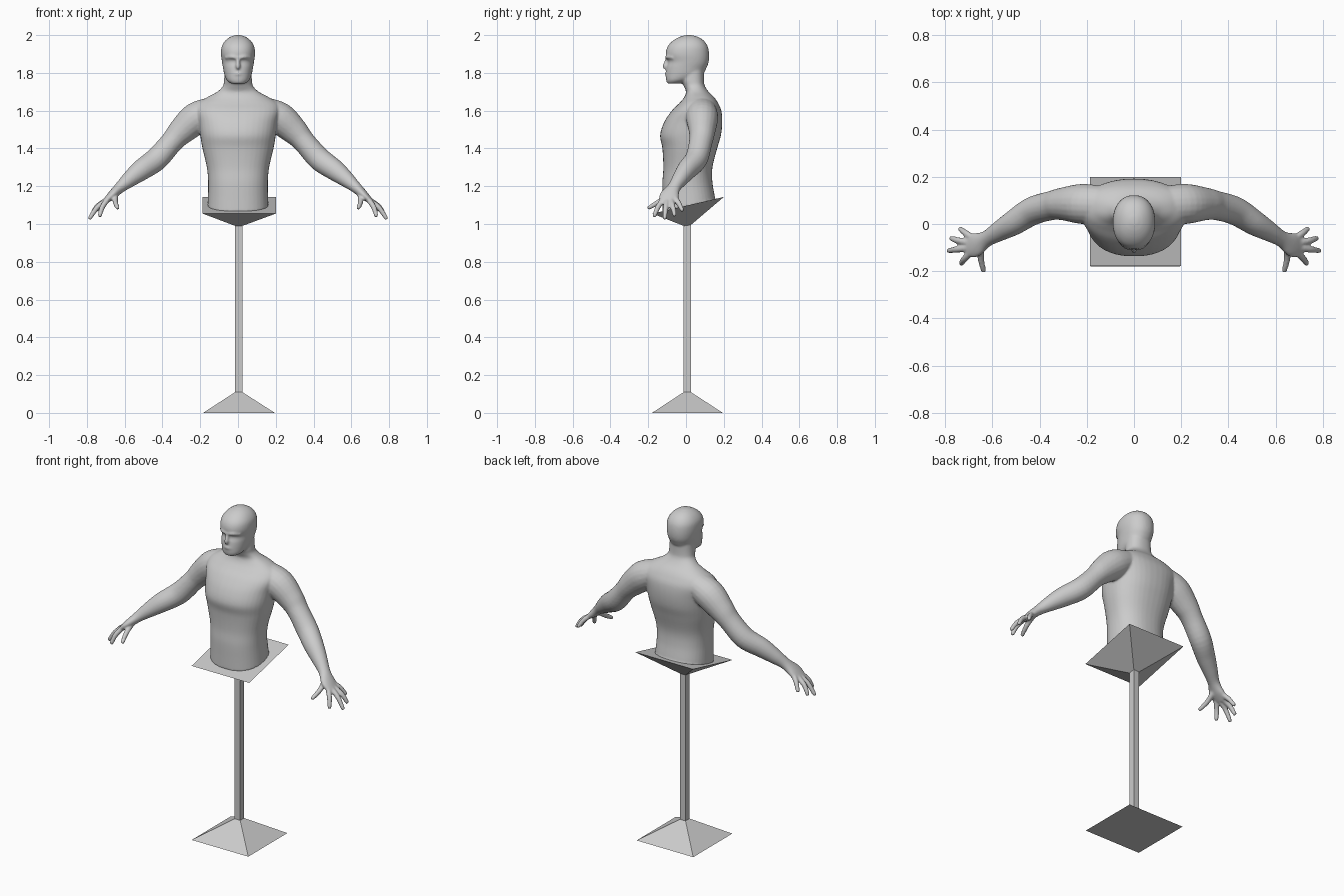
import bpy, bmesh, math
from mathutils import Vector


def spline(rows, n=5):
    """Catmull-Rom interpolation of rows of numbers."""
    rows = [Vector(r) for r in rows]
    out = []
    for i in range(len(rows) - 1):
        a, b = rows[max(i - 1, 0)], rows[i]
        c, d = rows[i + 1], rows[min(i + 2, len(rows) - 1)]
        for k in range(n):
            t = k / n
            out.append(0.5 * (2 * b + (c - a) * t + (2 * a - 5 * b + 4 * c - d) * t * t
                              + (3 * b - a - 3 * c + d) * t ** 3))
    return out + [rows[-1]]


def skin(bm, rings):
    """Closed shell through a list of point rings."""
    vs = [[bm.verts.new(p) for p in r] for r in rings]
    n = len(vs[0])
    for a, b in zip(vs, vs[1:]):
        for i in range(n):
            j = (i + 1) % n
            bm.faces.new((a[i], a[j], b[j], b[i]))
    bm.faces.new(vs[0][::-1])
    bm.faces.new(vs[-1])


def loft(bm, rows, power=2.0, n=40):
    """Upright shell; rows are z, half width, front y, back y."""
    rings = []
    for z, w, yf, yb in spline(rows):
        ring = []
        for i in range(n):
            t = 2 * math.pi * i / n
            c, s = math.cos(t), math.sin(t)
            x = math.copysign(abs(c) ** (2 / power), c) * w
            y = (yf + yb) / 2 + math.copysign(abs(s) ** (2 / power), s) * (yb - yf) / 2
            ring.append((x, y, max(z, 1.09 + 0.235 * y)))   # waist cut follows the plate
        rings.append(ring)
    skin(bm, rings)


def tube(bm, rows, side=1, n=20):
    """Limb; rows are x, y, z, radius across, radius through."""
    rows = spline(rows)
    rings = []
    for i, r in enumerate(rows):
        p = Vector(r[:3])
        d = (Vector(rows[min(i + 1, len(rows) - 1)][:3]) - Vector(rows[max(i - 1, 0)][:3])).normalized()
        ref = Vector((0, 1, 0)) if abs(d.y) < 0.75 else Vector((1, 0, 0))
        u = (ref - d * ref.dot(d)).normalized()
        v = d.cross(u)
        ring = []
        for k in range(n):
            t = 2 * math.pi * k / n
            q = p + u * math.cos(t) * r[3] + v * math.sin(t) * r[4]
            ring.append((q.x * side, q.y, q.z))
        rings.append(ring)
    skin(bm, rings)


def finish(bm, name):
    bmesh.ops.recalc_face_normals(bm, faces=bm.faces)
    me = bpy.data.meshes.new(name)
    bm.to_mesh(me)
    bm.free()
    ob = bpy.data.objects.new(name, me)
    bpy.context.collection.objects.link(ob)
    return ob


body = bmesh.new()

# torso and neck
loft(body, [(1.03, .165, -.125, .165), (1.13, .16, -.125, .155), (1.22, .158, -.125, .14),
            (1.30, .165, -.12, .14), (1.40, .188, -.125, .165), (1.47, .20, -.137, .185),
            (1.54, .21, -.115, .192), (1.60, .225, -.075, .187), (1.64, .212, -.035, .17),
            (1.67, .165, -.01, .15), (1.70, .11, 0, .12), (1.73, .08, -.012, .10),
            (1.76, .074, -.025, .095), (1.82, .07, -.03, .095)], power=2.3)

# head
loft(body, [(1.743, .036, -.098, -.03), (1.76, .058, -.105, .02), (1.79, .072, -.107, .085),
            (1.83, .08, -.103, .11), (1.86, .085, -.095, .12), (1.90, .09, -.107, .122),
            (1.94, .086, -.097, .115), (1.97, .068, -.07, .095), (1.99, .042, -.035, .065),
            (2.0, .014, 0, .03)], power=2.2)

# nose, brow and lips
tube(body, [(0, -.094, 1.885, .009, .01), (0, -.105, 1.858, .01, .01), (0, -.108, 1.835, .016, .013),
            (0, -.098, 1.825, .012, .008)])
tube(body, [(-.066, -.066, 1.88, .008, .008), (-.035, -.096, 1.885, .01, .01), (0, -.101, 1.88, .009, .009),
            (.035, -.096, 1.885, .01, .01), (.066, -.066, 1.88, .008, .008)])
tube(body, [(-.03, -.095, 1.793, .006, .006), (0, -.105, 1.795, .008, .009), (.03, -.095, 1.793, .006, .006)])

# finger paths: root, knuckle, tip
fingers = [((.645, -.08, 1.165), (.65, -.14, 1.12), (.637, -.198, 1.085)),
           ((.69, -.12, 1.13), (.718, -.148, 1.09), (.732, -.168, 1.043)),
           ((.69, -.10, 1.13), (.745, -.107, 1.088), (.785, -.113, 1.03)),
           ((.69, -.08, 1.13), (.745, -.07, 1.093), (.775, -.06, 1.046)),
           ((.68, -.06, 1.14), (.712, -.04, 1.112), (.737, -.02, 1.072))]

for s in (1, -1):
    # arm and palm
    tube(body, [(.13, .08, 1.605, .08, .07), (.22, .085, 1.56, .085, .085), (.30, .085, 1.49, .07, .072),
                (.35, .078, 1.435, .062, .06), (.43, .055, 1.345, .06, .062), (.51, .005, 1.287, .053, .056),
                (.57, -.03, 1.24, .043, .044), (.625, -.063, 1.193, .035, .03), (.67, -.088, 1.15, .052, .023),
                (.705, -.094, 1.118, .045, .014)], s)
    for a, b, c in fingers:
        end = Vector(c) + (Vector(c) - Vector(b)).normalized() * .004
        tube(body, [(*a, .015, .015), (*b, .0145, .0145), (*c, .011, .011), (*end, .005, .005)], s, 12)

# fuse the body parts into one smooth skin
figure = finish(body, "figure_body")
mod = figure.modifiers.new("fuse", 'REMESH')
mod.mode = 'VOXEL'
mod.voxel_size = 0.006
mod.use_smooth_shade = True
mod = figure.modifiers.new("soften", 'SMOOTH')
mod.factor = 0.5
mod.iterations = 6


def quad(x0, x1, y0, y1, z0, z1):
    """Rectangle whose front edge is at z0 and back edge at z1."""
    return [(x0, y0, z0), (x1, y0, z0), (x1, y1, z1), (x0, y1, z1)]


def stand_part(name, low, high):
    bm = bmesh.new()
    skin(bm, [low, high])
    finish(bm, name)


# stand: floor pyramid, square pole, tilted plate on an inverted pyramid
stand_part("stand_base", quad(-.185, .195, -.18, .195, 0, 0), quad(-.015, .023, -.012, .026, .11, .11))
stand_part("stand_pole", quad(-.015, .023, -.012, .026, .11, .11), quad(-.015, .023, -.012, .026, 1.0, 1.0))
stand_part("stand_plate", quad(-.015, .023, -.012, .026, .99, .995), quad(-.187, .2, -.178, .2, 1.055, 1.143))
